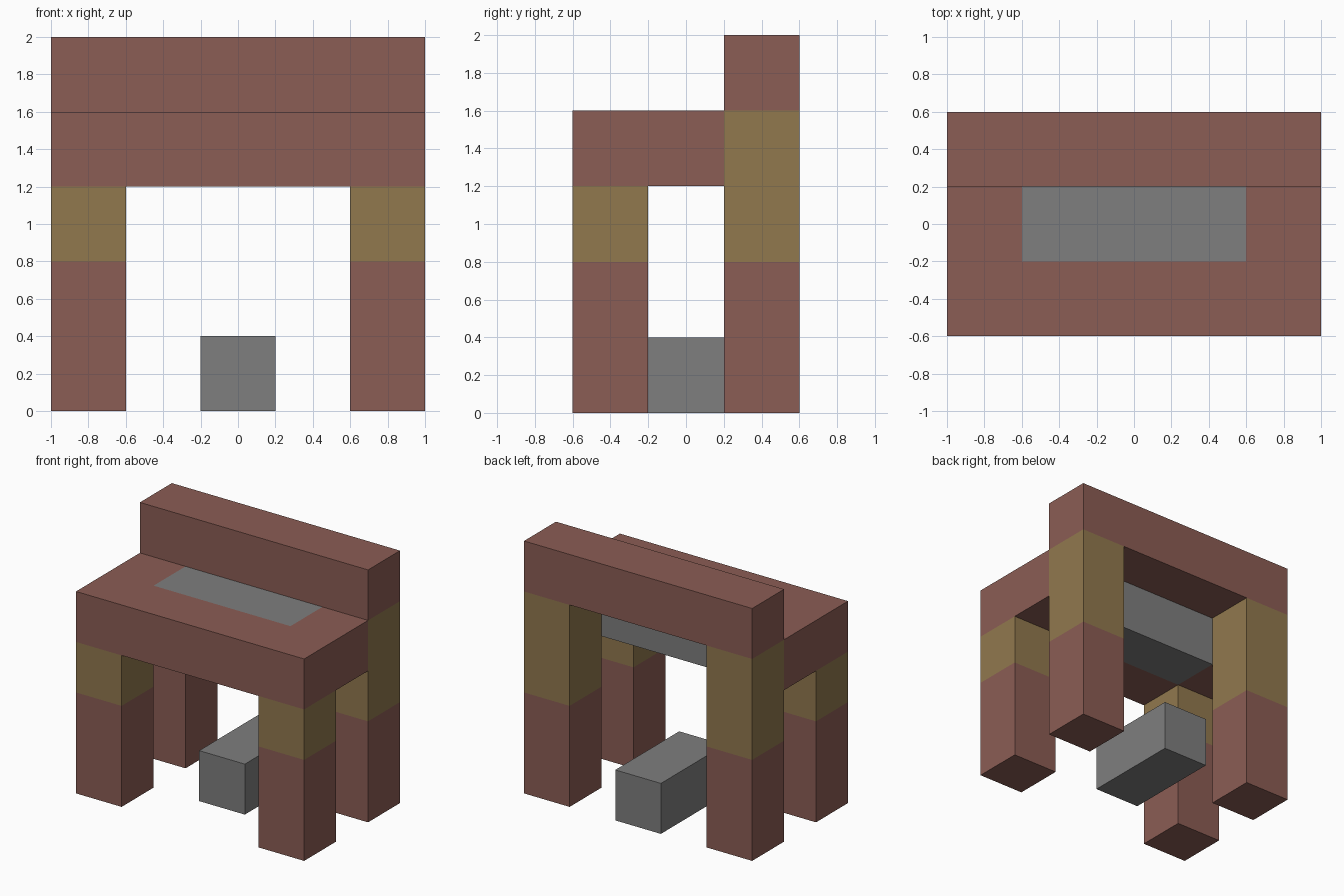
import bpy
import bmesh
from mathutils import Vector

cube = bpy.data.objects.get("Cube")
if cube:
    bpy.data.objects.remove(cube, do_unlink=True)

U = 0.4  # one block


def material(name, rgb):
    mat = bpy.data.materials.new(name)
    mat.use_nodes = True
    mat.diffuse_color = (*rgb, 1)
    mat.node_tree.nodes["Principled BSDF"].inputs["Base Color"].default_value = (*rgb, 1)
    return mat


brown = material("red brown", (0.258, 0.109, 0.089))
ochre = material("ochre", (0.283, 0.188, 0.076))
grey = material("grey", (0.209, 0.209, 0.209))


def prism(name, outline, z0, z1, mats, band=None):
    """Extrude an outline from z0 to z1; faces above the band height get the second material."""
    bm = bmesh.new()
    base = bm.faces.new([bm.verts.new((x, y, z0)) for x, y in outline])
    top = bmesh.ops.extrude_face_region(bm, geom=[base])["geom"]
    bmesh.ops.translate(bm, vec=(0, 0, z1 - z0),
                        verts=[v for v in top if isinstance(v, bmesh.types.BMVert)])
    if band is not None:
        bmesh.ops.bisect_plane(bm, geom=bm.verts[:] + bm.edges[:] + bm.faces[:],
                               plane_co=Vector((0, 0, band)), plane_no=Vector((0, 0, 1)))
        for f in bm.faces:
            f.material_index = int(f.calc_center_median().z > band)
    bmesh.ops.recalc_face_normals(bm, faces=bm.faces)
    mesh = bpy.data.meshes.new(name)
    bm.to_mesh(mesh)
    bm.free()
    for m in mats:
        mesh.materials.append(m)
    obj = bpy.data.objects.new(name, mesh)
    bpy.context.collection.objects.link(obj)
    return obj


def rect(x0, x1, y0, y1):
    return [(x0, y0), (x1, y0), (x1, y1), (x0, y1)]


# Four legs, brown below and ochre above; the rear pair is taller
for side, sx in (("left", 1), ("right", -1)):
    x0, x1 = sorted((sx * 1.5 * U, sx * 2.5 * U))
    prism("front_leg_" + side, rect(x0, x1, -1.5 * U, -0.5 * U), 0, 3 * U, (brown, ochre), 2 * U)
    prism("back_leg_" + side, rect(x0, x1, 0.5 * U, 1.5 * U), 0, 4 * U, (brown, ochre), 2 * U)

# Tabletop, open at the rear around the grey slab
half = [(2.5 * U, -1.5 * U), (2.5 * U, 0.5 * U), (1.5 * U, 0.5 * U), (1.5 * U, -0.5 * U)]
prism("tabletop", half + [(-x, y) for x, y in reversed(half)], 3 * U, 4 * U, (brown,))
prism("tabletop_slab", rect(-1.5 * U, 1.5 * U, -0.5 * U, 0.5 * U), 3 * U, 4 * U, (grey,))

# Raised beam along the back
prism("back_beam", rect(-2.5 * U, 2.5 * U, 0.5 * U, 1.5 * U), 4 * U, 5 * U, (brown,))

# Low block on the ground beneath
prism("floor_block", rect(-0.5 * U, 0.5 * U, -0.5 * U, 1.5 * U), 0, U, (grey,))
